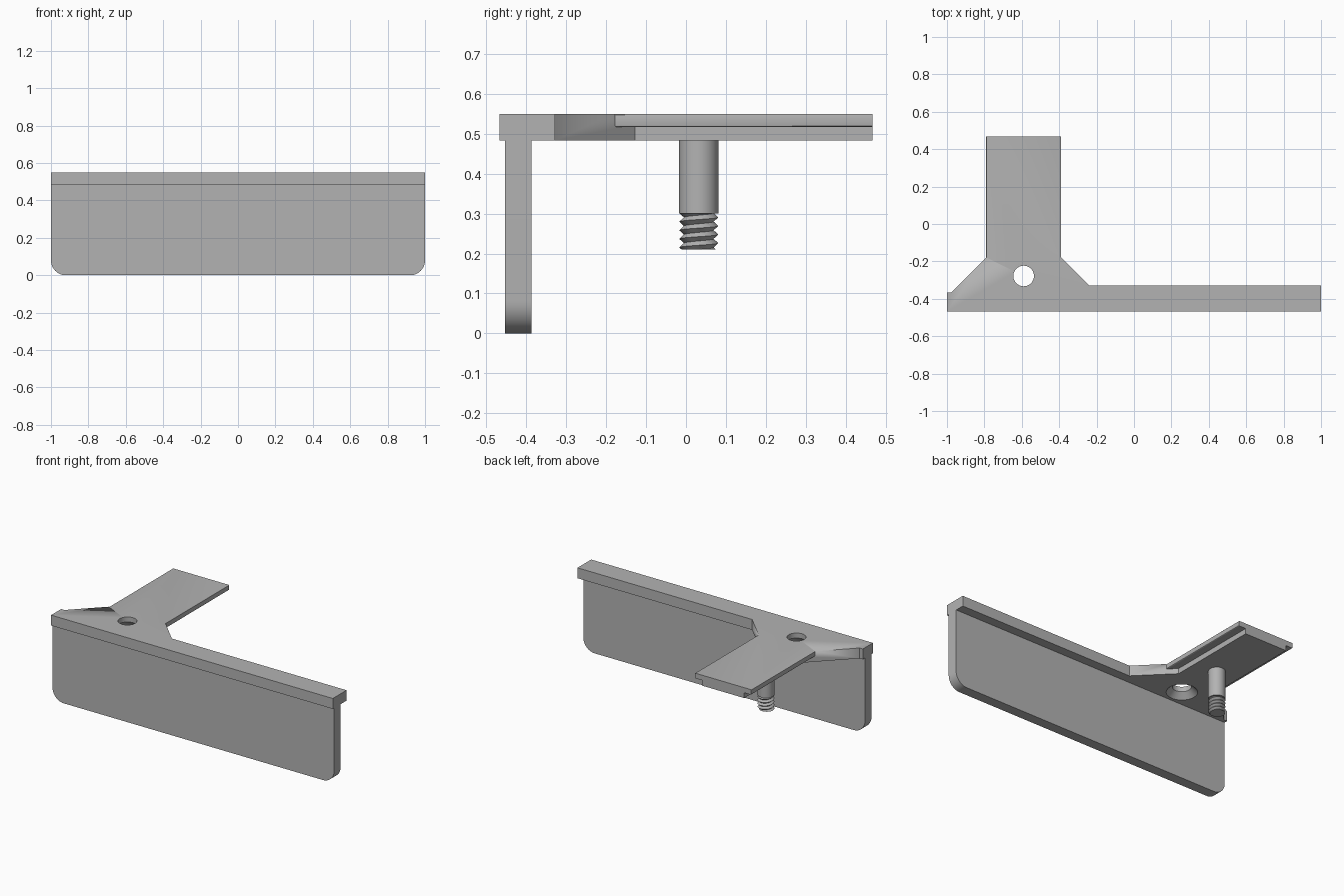
import bpy, bmesh, math
from mathutils import Vector

cube = bpy.data.objects.get("Cube")
if cube:
    bpy.data.objects.remove(cube, do_unlink=True)

GREY = (0.45, 0.45, 0.45, 1)
grey = bpy.data.materials.new("plain grey")
grey.use_nodes = True
grey.diffuse_color = GREY
grey.node_tree.nodes["Principled BSDF"].inputs["Base Color"].default_value = GREY

ARM_X = -0.59                  # centre line of the arm
TOP, LEDGE, BASE = 0.55, 0.517, 0.483
SCREW_Y, SCREW_R = 0.032, 0.049


def make_object(name, bm):
    bmesh.ops.recalc_face_normals(bm, faces=bm.faces)
    mesh = bpy.data.meshes.new(name)
    bm.to_mesh(mesh)
    bm.free()
    mesh.materials.append(grey)
    obj = bpy.data.objects.new(name, mesh)
    bpy.context.collection.objects.link(obj)
    return obj


def prism(name, points, depth):
    """Extrude a flat 3D outline along a vector."""
    bm = bmesh.new()
    face = bm.faces.new([bm.verts.new(p) for p in points])
    result = bmesh.ops.extrude_face_region(bm, geom=[face], use_keep_orig=True)
    moved = [v for v in result["geom"] if isinstance(v, bmesh.types.BMVert)]
    bmesh.ops.translate(bm, verts=moved, vec=Vector(depth))
    return make_object(name, bm)


def lathe(name, profile, y, segments=48):
    """Solid of revolution about the arm centre line from (radius, z) pairs."""
    bm = bmesh.new()
    rings = [[bm.verts.new((ARM_X + r * math.cos(math.tau * i / segments),
                            y + r * math.sin(math.tau * i / segments), z))
              for i in range(segments)] for r, z in profile]
    for low, high in zip(rings, rings[1:]):
        for i in range(segments):
            j = (i + 1) % segments
            bm.faces.new((low[i], low[j], high[j], high[i]))
    bm.faces.new(rings[0])
    bm.faces.new(rings[-1])
    return make_object(name, bm)


def activate(obj):
    bpy.ops.object.select_all(action="DESELECT")
    obj.select_set(True)
    bpy.context.view_layer.objects.active = obj


def cut(obj, cutter):
    mod = obj.modifiers.new("cut", "BOOLEAN")
    mod.operation, mod.solver, mod.object = "DIFFERENCE", "EXACT", cutter
    activate(obj)
    bpy.ops.object.modifier_apply(modifier=mod.name)
    bpy.data.objects.remove(cutter, do_unlink=True)


def smooth(obj, angle=30):
    activate(obj)
    bpy.ops.object.shade_smooth_by_angle(angle=math.radians(angle))


# Bracket: front rail, flared gusset and rear arm in one plate
outline = [(-1, -0.467), (1, -0.467), (1, -0.328), (-0.24, -0.328), (-0.39, -0.178),
           (-0.39, 0.467), (-0.79, 0.467), (-0.79, -0.178), (-0.977, -0.365), (-1, -0.365)]
bracket = prism("bracket", [(x, y, BASE) for x, y in outline], (0, 0, TOP - BASE))

# Rebates under both long edges of the arm
rebate = [(0.15, -0.128), (0.2, -0.178), (0.3, -0.178), (0.3, 0.6), (0.15, 0.6)]
for side in (-1, 1):
    cut(bracket, prism("rebate_cutter",
                       [(ARM_X + side * x, y, BASE - 0.1) for x, y in rebate],
                       (0, 0, LEDGE - BASE + 0.1)))

# Screw hole, countersunk from below
cut(bracket, lathe("hole_cutter", [(0.09, BASE - 0.05), (0.09, BASE),
                                   (0.055, BASE + 0.035), (0.055, TOP + 0.05)], -0.278))

# Softened long edges of the arm
bm = bmesh.new()
bm.from_mesh(bracket.data)
arm_edges = [e for e in bm.edges if e.calc_length() > 0.6
             and all(abs(abs(v.co.x - ARM_X) - 0.2) < 0.002 and v.co.y > -0.2
                     for v in e.verts)]
bmesh.ops.bevel(bm, geom=arm_edges, offset=0.005, segments=3, profile=0.5, affect="EDGES")
bm.to_mesh(bracket.data)
bm.free()
smooth(bracket)

# Hanging front panel with rounded lower corners
R = 0.08
panel_points = [(-1, BASE), (1, BASE)]
for cx, start in ((1 - R, 0), (R - 1, -90)):
    for i in range(13):
        a = math.radians(start - 90 * i / 12)
        panel_points.append((cx + R * math.cos(a), R + R * math.sin(a)))
panel = prism("front_panel", [(x, -0.453, z) for x, z in panel_points], (0, 0.066, 0))
smooth(panel)

# Plain shank of the screw
THREAD_TOP, THREAD_END = 0.3, 0.21
smooth(lathe("screw_shank", [(SCREW_R, THREAD_TOP), (SCREW_R, BASE)], SCREW_Y))

# Helical thread, trimmed flat at both ends
PITCH, TURNS, STEPS = 0.0215, 7, 40
bm = bmesh.new()
strips = []
for i in range(TURNS * STEPS + 1):
    a = math.tau * i / STEPS
    z = THREAD_END - PITCH + PITCH * i / STEPS
    strips.append([bm.verts.new((ARM_X + r * math.cos(a), SCREW_Y + r * math.sin(a), z + dz))
                   for r, dz in ((SCREW_R - 0.012, 0), (SCREW_R, PITCH / 2),
                                 (SCREW_R - 0.012, PITCH))])
for a, b in zip(strips, strips[1:]):
    for k in range(2):
        bm.faces.new((a[k], b[k], b[k + 1], a[k + 1]))
bmesh.ops.remove_doubles(bm, verts=bm.verts, dist=0.0001)
for z, normal in ((THREAD_END, (0, 0, -1)), (THREAD_TOP, (0, 0, 1))):
    bmesh.ops.bisect_plane(bm, geom=bm.verts[:] + bm.edges[:] + bm.faces[:],
                           plane_co=(0, 0, z), plane_no=normal, clear_outer=True)
bmesh.ops.holes_fill(bm, edges=[e for e in bm.edges if e.is_boundary], sides=0)
smooth(make_object("screw_thread", bm))
